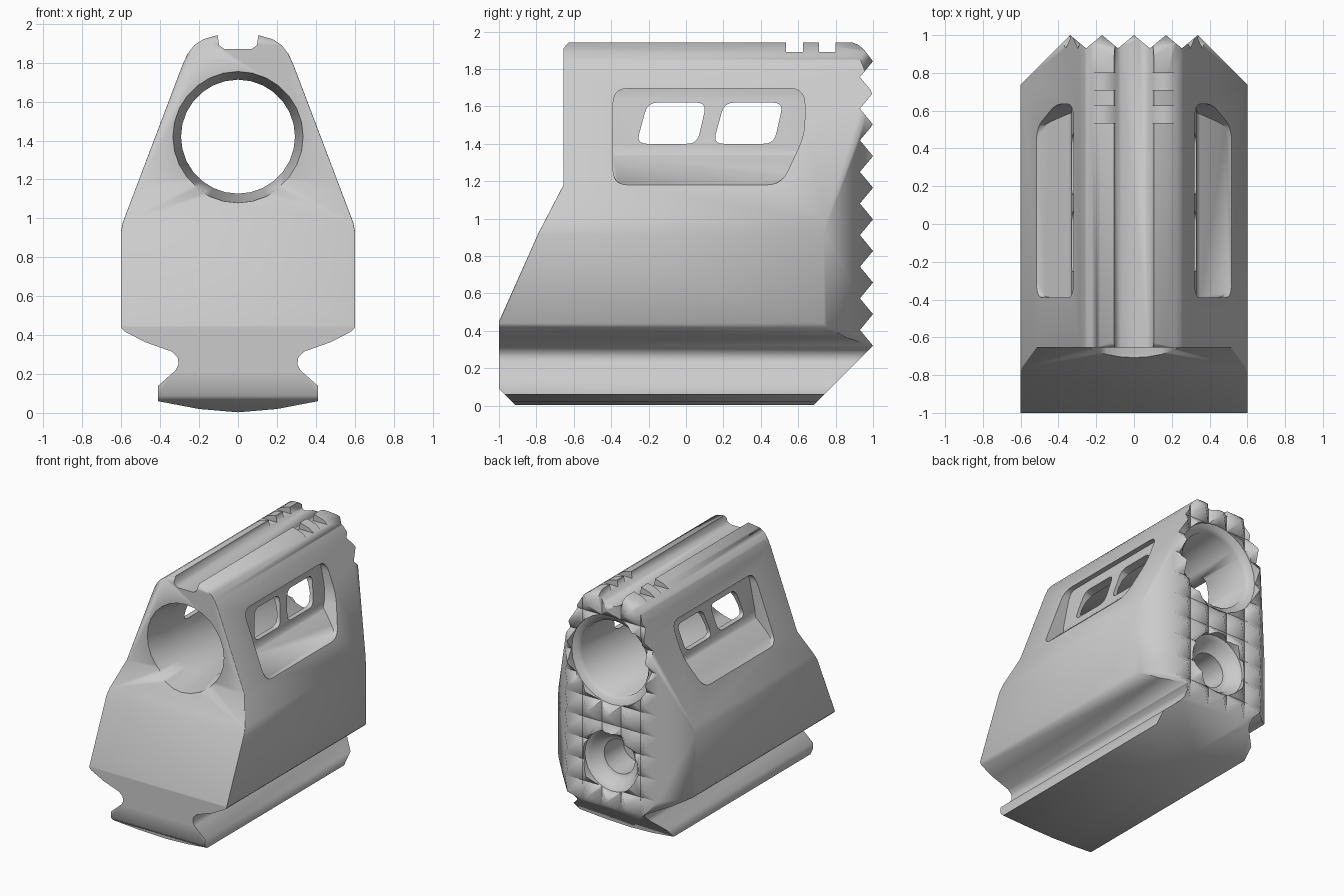
import bpy, bmesh, math
from mathutils import Vector

if "Cube" in bpy.data.objects:
    bpy.data.objects.remove(bpy.data.objects["Cube"], do_unlink=True)

steel = bpy.data.materials.new("light grey metal")
steel.use_nodes = True
grey = (0.6, 0.6, 0.6, 1)
steel.diffuse_color = grey
steel.node_tree.nodes["Principled BSDF"].inputs["Base Color"].default_value = grey


def finish(bm, name):
    bmesh.ops.recalc_face_normals(bm, faces=bm.faces)
    mesh = bpy.data.meshes.new(name)
    bm.to_mesh(mesh)
    bm.free()
    mesh.materials.append(steel)
    obj = bpy.data.objects.new(name, mesh)
    bpy.context.collection.objects.link(obj)
    return obj


def prism(name, outline, axis, lo, hi):
    """Extrude a 2D outline along an axis (outline uses the other two axes in order)."""
    bm = bmesh.new()
    verts = []
    for a, b in outline:
        co = [a, b]
        co.insert(axis, lo)
        verts.append(bm.verts.new(co))
    face = bm.faces.new(verts)
    ext = bmesh.ops.extrude_face_region(bm, geom=[face])
    shift = Vector((0, 0, 0))
    shift[axis] = hi - lo
    bmesh.ops.translate(bm, vec=shift, verts=[v for v in ext["geom"] if isinstance(v, bmesh.types.BMVert)])
    return finish(bm, name)


def lathe(name, profile, z, sides):
    """Turn (y, radius) points round an axis parallel to y."""
    bm = bmesh.new()
    rings = []
    for y, r in profile:
        rings.append([bm.verts.new((r * math.cos(math.tau * i / sides), y,
                                    z + r * math.sin(math.tau * i / sides))) for i in range(sides)])
    for a, b in zip(rings, rings[1:]):
        for i in range(sides):
            j = (i + 1) % sides
            bm.faces.new((a[i], a[j], b[j], b[i]))
    bm.faces.new(rings[0])
    bm.faces.new(rings[-1])
    return finish(bm, name)


def rounded(points, radius, steps=5):
    """Round every corner of a 2D outline."""
    out = []
    pts = [Vector(p) for p in points]
    for i, p in enumerate(pts):
        a = p + (pts[i - 1] - p).normalized() * radius
        b = p + (pts[(i + 1) % len(pts)] - p).normalized() * radius
        for s in range(steps + 1):
            t = s / steps
            out.append(tuple(a * (1 - t) ** 2 + p * 2 * t * (1 - t) + b * t * t))
    return out


def combine(obj, other, operation):
    mod = obj.modifiers.new(operation.lower(), "BOOLEAN")
    mod.operation = operation
    mod.solver = "EXACT"
    mod.object = other
    bpy.context.view_layer.objects.active = obj
    bpy.ops.object.modifier_apply(modifier=mod.name)
    bpy.data.objects.remove(other, do_unlink=True)


PITCH, TIP, VALLEY = 0.169, 1.0, 0.93

# Body cross-section: curved foot, rail notch, tapering shoulders, top channel
half = [(0.2, 0.02), (0.41, 0.06), (0.41, 0.14), (0.32, 0.22), (0.305, 0.25), (0.31, 0.285),
        (0.34, 0.315), (0.48, 0.365), (0.585, 0.42), (0.602, 0.44), (0.602, 0.93), (0.592, 0.98),
        (0.285, 1.79), (0.26, 1.845), (0.225, 1.89), (0.18, 1.92), (0.105, 1.942),
        (0.097, 1.89), (0.07, 1.87)]
section = [(0, 0.003)] + half + [(-x, z) for x, z in reversed(half)]
body = prism("compensator_body", section, 1, -1.2, 1.2)

# Side outline with a toothed back edge
side = [(-1, 0.09), (-0.91, 0), (0.68, 0)]
for k in range(10):
    z = 0.32 + PITCH * k
    side.append((TIP, z))
    if k < 9:
        side.append((VALLEY, z + PITCH / 2))
side += [(0.95, 1.905), (0.92, 1.93), (0.88, 1.945), (-0.625, 1.945), (-0.655, 1.91),
         (-0.655, 1.18), (-0.79, 0.92), (-1, 0.45)]
combine(body, prism("side_form", side, 0, -1, 1), "INTERSECT")

# Softened edges between the front and the flanks
bm = bmesh.new()
bm.from_mesh(body.data)
soft = [e for e in bm.edges if len(e.link_faces) == 2 and e.calc_face_angle() > 0.9
        and all(v.co.y < -0.6 and abs(v.co.x) > 0.25 and v.co.z > 0.44 for v in e.verts)]
bmesh.ops.bevel(bm, geom=soft, offset=0.022, segments=2, profile=0.5, affect="EDGES", clamp_overlap=True)
bm.to_mesh(body.data)
bm.free()

# Plan outline: chamfered rear corners and teeth, giving a grid of pyramids
plan = [(-0.8, -1.2), (0.8, -1.2), (0.8, 0.54)]
for k in range(2, -3, -1):
    plan.append((PITCH * k, TIP))
    if k > -2:
        plan.append((PITCH * (k - 0.5), VALLEY))
plan.append((-0.8, 0.54))
combine(body, prism("plan_form", plan, 2, -0.5, 2.5), "INTERSECT")

# Main bore with a flared mouth and a flat rear rim cut through the teeth
combine(body, lathe("bore", [(-1.2, 0.34), (-0.68, 0.34), (-0.45, 0.293), (0.885, 0.293),
                             (0.91, 0.315), (0.925, 0.352), (1.2, 0.352)], 1.42, 28), "DIFFERENCE")

# Stepped screw recess below the bore
combine(body, lathe("screw_recess", [(0.6, 0.13), (0.83, 0.135), (0.84, 0.17), (0.9, 0.205),
                                     (0.92, 0.24), (1.2, 0.24)], 0.62, 28), "DIFFERENCE")

# Side pockets with two slanted ports each
pocket_outline = rounded([(-0.39, 1.18), (0.51, 1.18), (0.635, 1.45), (0.635, 1.695), (-0.39, 1.695)], 0.08)
port = [(-0.265, 1.4), (0.06, 1.4), (0.11, 1.62), (-0.205, 1.62)]
for s in (1, -1):
    pocket = prism("pocket", pocket_outline, 0, min(s * 0.2, s * 0.9), max(s * 0.2, s * 0.9))
    wall = [(s * x, z) for x, z in ((0.28, 1.8), (0.28, 1.65), (0.33, 1.4), (0.335, 1.345),
                                    (0.35, 1.335), (0.52, 1.175), (0.52, 1.1), (1, 1.1), (1, 1.8))]
    combine(pocket, prism("pocket_section", wall, 1, -0.8, 0.8), "INTERSECT")
    combine(body, pocket, "DIFFERENCE")
    for shift in (0, 0.41):
        outline = rounded([(y + shift, z) for y, z in port], 0.055)
        combine(body, prism("port", outline, 0, min(s * 0.12, s * 0.7), max(s * 0.12, s * 0.7)), "DIFFERENCE")

# Cross slots on the top ridge
for lo, hi in ((0.535, 0.625), (0.71, 0.8)):
    combine(body, prism("cross_slot", [(-0.5, lo), (0.5, lo), (0.5, hi), (-0.5, hi)], 2, 1.89, 2.2), "DIFFERENCE")

bpy.ops.object.select_all(action="DESELECT")
body.select_set(True)
bpy.context.view_layer.objects.active = body
bpy.ops.object.shade_smooth_by_angle(angle=math.radians(60))
